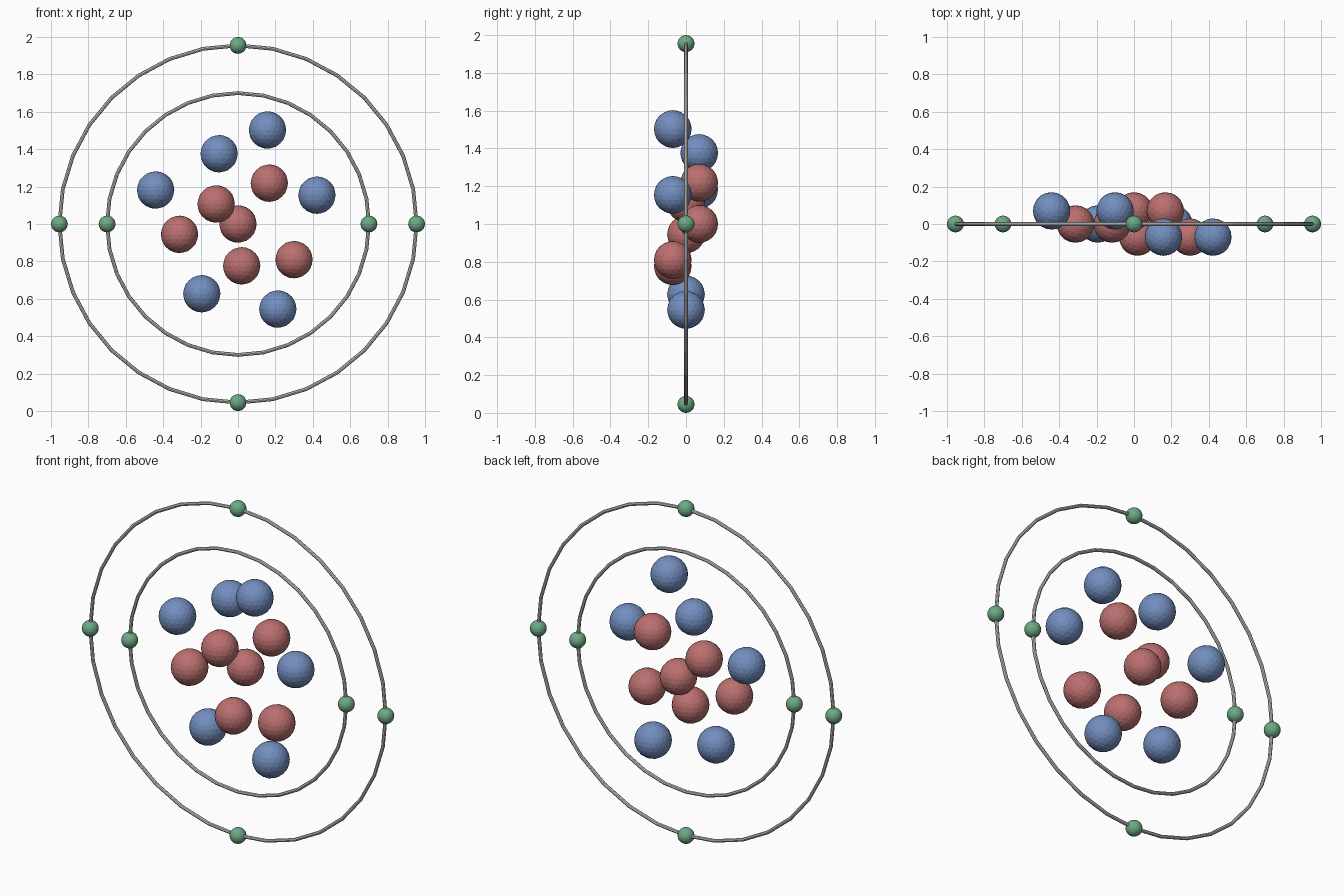
import bpy
from math import sin, cos, pi, sqrt, radians

if "Cube" in bpy.data.objects:
    bpy.data.objects.remove(bpy.data.objects["Cube"])

CENTRE_Z = 1.0


def material(name, rgb):
    m = bpy.data.materials.new(name)
    m.diffuse_color = (*rgb, 1)
    m.use_nodes = True
    m.node_tree.nodes["Principled BSDF"].inputs["Base Color"].default_value = m.diffuse_color
    return m


RED = material("red", (0.50, 0.16, 0.16))
BLUE = material("blue", (0.17, 0.27, 0.52))
GREEN = material("green", (0.15, 0.40, 0.23))


def ball(name, x, y, z, radius, mat, detail):
    bpy.ops.mesh.primitive_ico_sphere_add(
        subdivisions=detail, radius=radius, location=(x, y, CENTRE_Z + z))
    ob = bpy.context.object
    ob.name = name
    ob.data.materials.append(mat)


# Nucleus: golden-angle spiral, staggered over three depth layers
for i in range(12):
    r, a = 0.1588 * sqrt(i), radians(137.508) * i
    y = (0.07, 0.0, -0.07)[i % 3]
    name, mat = ("proton", RED) if i < 6 else ("neutron", BLUE)
    ball(f"{name}_{i % 6 + 1}", r * cos(a), y, r * sin(a), 0.1, mat, 3)

# Two upright orbit rings with electrons spaced evenly on each
for shell, (radius, count) in {"inner": (0.70, 2), "outer": (0.955, 4)}.items():
    bpy.ops.mesh.primitive_torus_add(
        major_segments=32, minor_segments=8, major_radius=radius,
        minor_radius=0.01, location=(0, 0, CENTRE_Z), rotation=(pi / 2, 0, 0))
    bpy.context.object.name = f"{shell}_orbit"
    for k in range(count):
        a = 2 * pi * k / count
        ball(f"{shell}_electron_{k + 1}", radius * cos(a), 0,
             radius * sin(a), 0.045, GREEN, 3)
